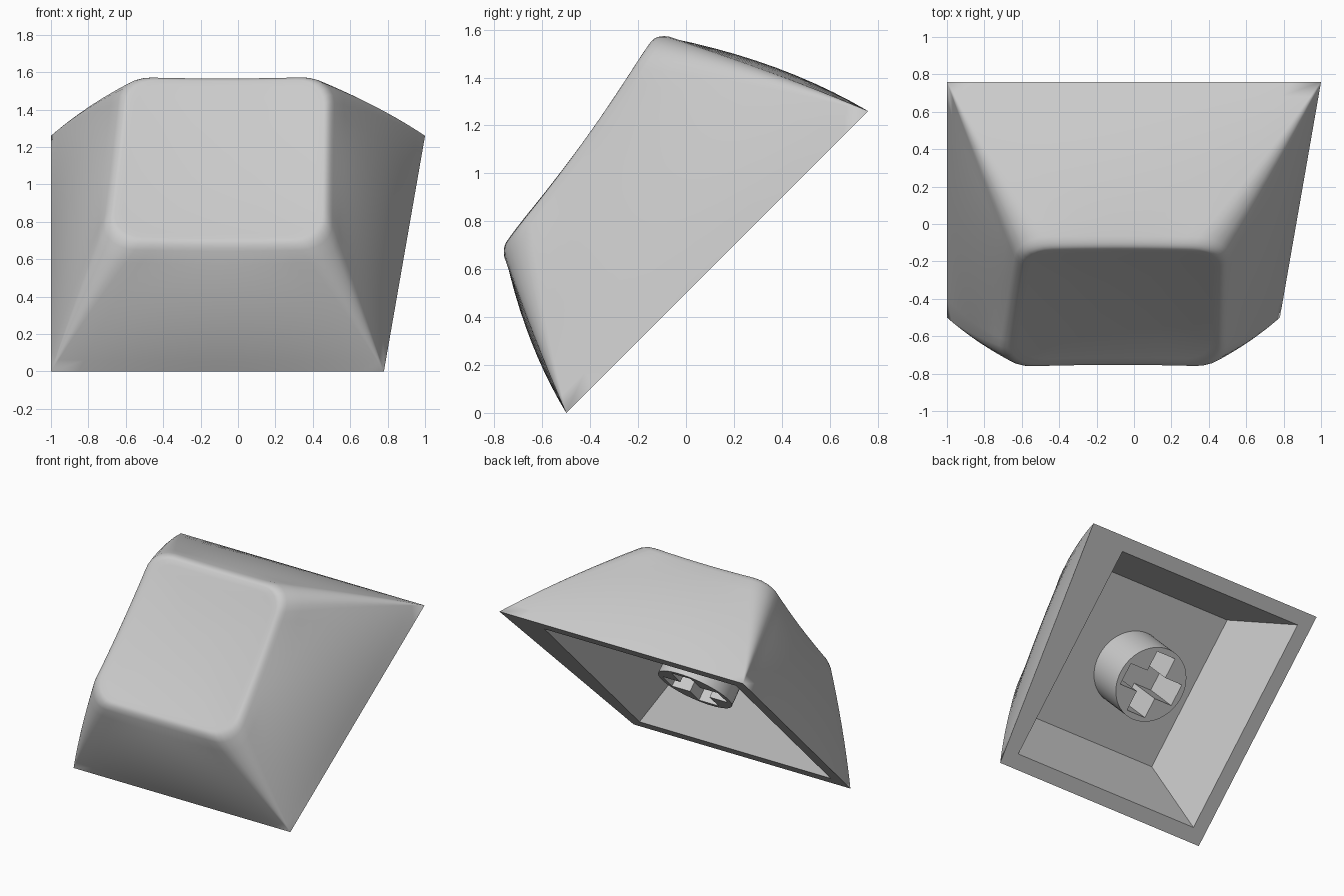
import bpy, bmesh, math
from mathutils import Matrix

if "Cube" in bpy.data.objects:
    bpy.data.objects.remove(bpy.data.objects["Cube"])

# Local frame: u across, v along the base, h away from the base; the cap leans back 45 degrees
C = math.sqrt(0.5)
TILT = Matrix(((1, 0, 0, 0), (0, C, -C, -0.5), (0, C, C, 0), (0, 0, 0, 1)))
ARC, MID = 7, 11           # points per rounded corner and per straight side
STEP = ARC + MID
BASE = [(-1, 0), (0.78, 0), (1, 1.782), (-1, 1.782)]
TOP = [(-0.72, 0.277), (0.505, 0.277), (0.515, 1.415), (-0.64, 1.415)]
SIGNS = [(1, 1), (-1, 1), (-1, -1), (1, -1)]
DROP, EDGE = 0.04, 0.055   # height and width of the soft top edge
CX = sum(p[0] for p in TOP) / 4
CY = sum(p[1] for p in TOP) / 4

grey = bpy.data.materials.new("light grey plastic")
grey.diffuse_color = (0.6, 0.6, 0.6, 1)
grey.use_nodes = True
grey.node_tree.nodes["Principled BSDF"].inputs["Base Color"].default_value = grey.diffuse_color


def outline(corners, r):
    """Rounded quad with the same point count for any radius."""
    arcs = []
    for k, ((x, y), (sx, sy)) in enumerate(zip(corners, SIGNS)):
        arcs.append([(x + r * sx + r * math.cos(a), y + r * sy + r * math.sin(a))
                     for a in (math.pi * (1 + k / 2 + j / (2 * (ARC - 1))) for j in range(ARC))])
    pts = []
    for k in range(4):
        (x0, y0), (x1, y1) = arcs[k][-1], arcs[(k + 1) % 4][0]
        pts += arcs[k]
        pts += [(x0 + (x1 - x0) * j / (MID + 1), y0 + (y1 - y0) * j / (MID + 1))
                for j in range(1, MID + 1)]
    return pts


def top_height(u, v):
    """Sloped top, gently dished both ways."""
    s = min(1, max(0, (v - 0.33) / 1.02))
    across = max(0, 1 - ((u - CX) / 0.58) ** 2)
    return 0.688 + 0.165 * s - 0.08 * s * (1 - s) - 0.016 * across


def build_cap():
    bm = bmesh.new()
    cache = {}

    def vert(p):
        key = tuple(round(c, 5) for c in p)
        if key not in cache:
            cache[key] = bm.verts.new(p)
        return cache[key]

    def face(vs):
        vs = list(dict.fromkeys(vs))
        if len(vs) > 2:
            bm.faces.new(vs)

    base, top = outline(BASE, 0), outline(TOP, 0.17)
    n = len(base)
    # Sides bulge in the middle and run straight at the corner ridges
    bulge = []
    for i in range(n):
        s = max(0, i % STEP - ARC + 1) / (MID + 1)
        bulge.append(4 * s * (1 - s))
    rings = []
    for i in range(11):
        t = i / 10
        ring = []
        for (bx, by), (tx, ty), w in zip(base, top, bulge):
            f = t - (0.12 + 0.32 * w) * t * (1 - t)
            ring.append((bx + (tx - bx) * f, by + (ty - by) * f, t * (top_height(tx, ty) - DROP)))
        rings.append(ring)

    # Soft top edge, then the dish
    def inset(d):
        return [(CX + (x - CX) * (1 - d / 0.6), CY + (y - CY) * (1 - d / 0.56)) for x, y in top]
    for p in (0.2, 0.4, 0.6, 0.8, 1):
        rings.append([(x, y, top_height(x, y) - DROP * (1 - p) ** 2) for x, y in inset(EDGE * p)])
    rim = inset(EDGE)
    for s in (0.93, 0.8, 0.55, 0.3, 0):
        rings.append([(x, y, top_height(x, y) - 0.008 * (1 - s * s)) for x, y in
                      ((CX + (a - CX) * s, CY + (b - CY) * s) for a, b in rim)])
    # Centre point is shared so the last ring closes as a fan
    rows = [[vert(p) for p in ring] for ring in rings]
    for a, b in zip(rows, rows[1:]):
        for i in range(n):
            j = (i + 1) % n
            face([a[i], a[j], b[j], b[i]])

    # Flat bottom rim and hollow inside
    def rect(u0, u1, v0, v1, h):
        return [vert(p) for p in ((u0, v0, h), (u1, v0, h), (u1, v1, h), (u0, v1, h))]
    mouth = rect(-0.89, 0.68, 0.105, 1.68, 0)
    ceiling = rect(-0.65, 0.40, 0.32, 1.46, 0.44)
    for k in range(4):
        m = (k + 1) % 4
        side = [rows[0][i % n] for i in range(k * STEP, (k + 1) * STEP + 1)]
        face(side + [mouth[m], mouth[k]])
        face([mouth[k], mouth[m], ceiling[m], ceiling[k]])
    face(ceiling)
    bmesh.ops.recalc_face_normals(bm, faces=bm.faces)
    return bm


def build_stem():
    """Round post with a cross-shaped socket, from the ceiling down."""
    bm = bmesh.new()
    r, a, w, low, high, deep = 0.272, 0.228, 0.08, 0.11, 0.445, 0.42
    circle = [(r * math.cos(i * math.pi / 24), r * math.sin(i * math.pi / 24)) for i in range(48)]
    cross = [(a, -w), (a, w), (w, w), (w, a), (-w, a), (-w, w),
             (-a, w), (-a, -w), (-w, -w), (-w, -a), (w, -a), (w, -w)]

    def loop(pts, h):
        return [bm.verts.new((x - 0.11, y + 0.89, h)) for x, y in pts]

    def wall(p, q):
        for i in range(len(p)):
            j = (i + 1) % len(p)
            bm.faces.new((p[i], p[j], q[j], q[i]))
    outer, roof = loop(circle, low), loop(circle, high)
    mouth, floor = loop(cross, low), loop(cross, deep)
    wall(outer, roof)
    wall(mouth, floor)
    bm.faces.new(roof)
    bm.faces.new(floor)
    edges = [e for e in bm.edges if all(v in outer or v in mouth for v in e.verts)]
    bmesh.ops.triangle_fill(bm, use_beauty=True, edges=edges)
    # Drop any fill inside the socket opening
    inside = [f for f in bm.faces if all(v in mouth for v in f.verts)
              and (lambda c: (abs(c.x + 0.11) < a and abs(c.y - 0.89) < w)
                   or (abs(c.x + 0.11) < w and abs(c.y - 0.89) < a))(f.calc_center_median())]
    bmesh.ops.delete(bm, geom=inside, context='FACES_ONLY')
    bmesh.ops.recalc_face_normals(bm, faces=bm.faces)
    return bm


for name, bm in (("key_cap", build_cap()), ("stem", build_stem())):
    mesh = bpy.data.meshes.new(name)
    bm.transform(TILT)
    bm.to_mesh(mesh)
    bm.free()
    mesh.materials.append(grey)
    obj = bpy.data.objects.new(name, mesh)
    bpy.context.collection.objects.link(obj)
    bpy.ops.object.select_all(action='DESELECT')
    obj.select_set(True)
    bpy.context.view_layer.objects.active = obj
    bpy.ops.object.shade_smooth_by_angle(angle=math.radians(35))
